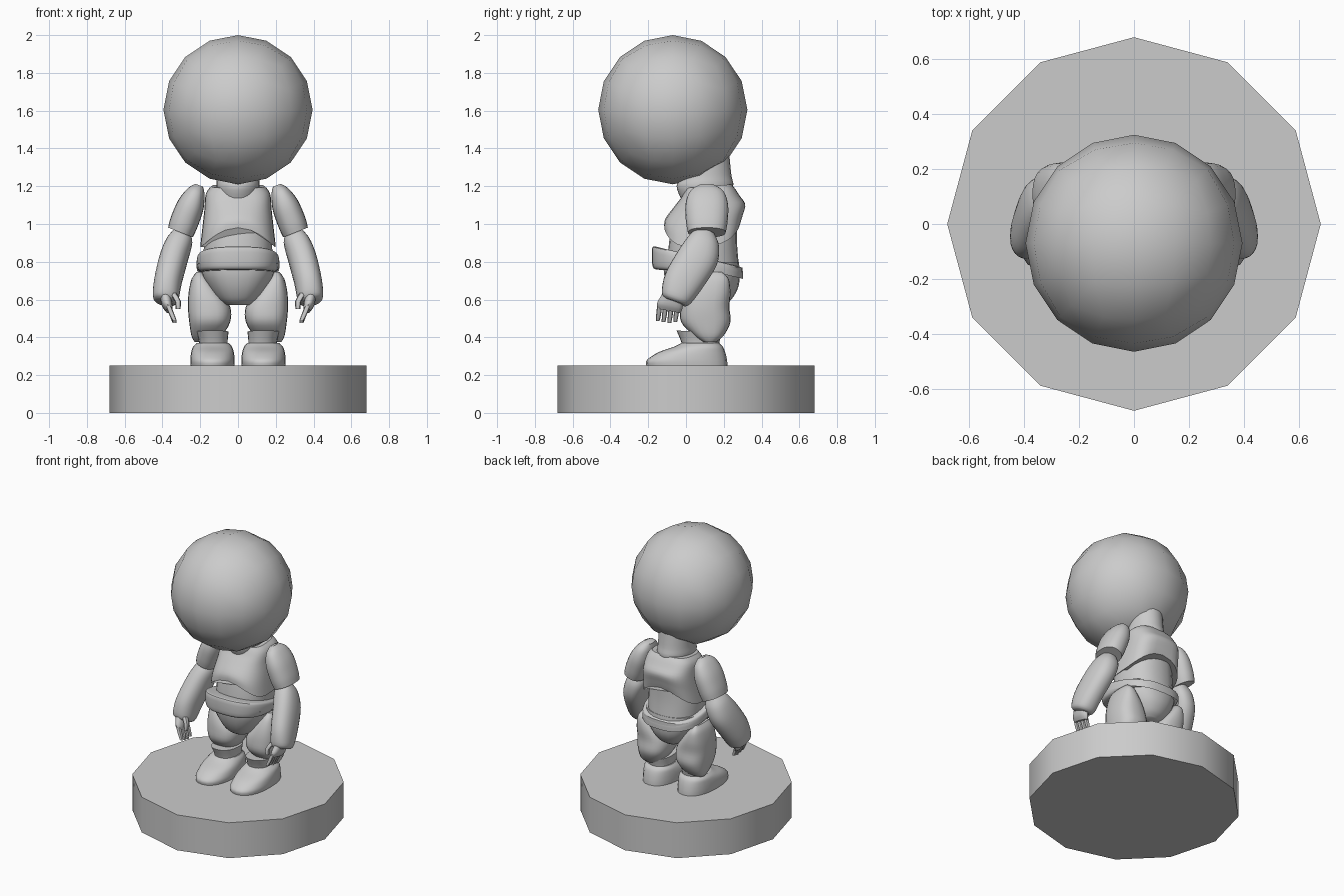
import bpy, bmesh, math
from mathutils import Vector

old = bpy.data.objects.get("Cube")
if old:
    bpy.data.objects.remove(old)

grey = bpy.data.materials.new("plain grey")
grey.use_nodes = True
colour = (0.6, 0.6, 0.6, 1)
grey.diffuse_color = colour
grey.node_tree.nodes["Principled BSDF"].inputs["Base Color"].default_value = colour


def finish(name, bm, mirrored=False, angle=40):
    """Turn a bmesh into a smooth grey object, mirrored across x if paired."""
    bmesh.ops.recalc_face_normals(bm, faces=bm.faces)
    mesh = bpy.data.meshes.new(name)
    bm.to_mesh(mesh)
    bm.free()
    mesh.materials.append(grey)
    obj = bpy.data.objects.new(name, mesh)
    bpy.context.collection.objects.link(obj)
    if mirrored:
        mod = obj.modifiers.new("mirror", 'MIRROR')
        mod.use_mirror_merge = False
    bpy.ops.object.select_all(action='DESELECT')
    obj.select_set(True)
    bpy.context.view_layer.objects.active = obj
    bpy.ops.object.shade_smooth_by_angle(angle=math.radians(angle))
    return obj


def blend(rings, steps):
    """Pass a smooth curve through the ring values."""
    result = []
    for i in range(len(rings) - 1):
        a, b = rings[max(i - 1, 0)], rings[i]
        c, d = rings[i + 1], rings[min(i + 2, len(rings) - 1)]
        for s in range(steps):
            t = s / steps
            result.append([q + t * (r - p) / 2
                           + t * t * (p - 2.5 * q + 2 * r - s_ / 2)
                           + t ** 3 * (1.5 * (q - r) + (s_ - p) / 2)
                           for p, q, r, s_ in zip(a, b, c, d)])
    return result + [list(rings[-1])]


def loft(name, rings, n=24, power=2.3, slope=(0, 0), warp=None, mirrored=False, steps=4):
    """Skin rings given as (x, y, z, half width, half depth)."""
    bm = bmesh.new()
    loops = []
    for x, y, z, rx, ry in blend(rings, steps):
        loop = []
        for k in range(n):
            a = math.tau * k / n
            c, s = math.cos(a), math.sin(a)
            dx = rx * math.copysign(abs(c) ** (2 / power), c)
            dy = ry * math.copysign(abs(s) ** (2 / power), s)
            p = Vector((x + dx, y + dy, z + slope[0] * dx + slope[1] * dy))
            if warp:
                p.z += warp(p)
            loop.append(bm.verts.new(p))
        loops.append(loop)
    for lo, hi in zip(loops, loops[1:]):
        for k in range(n):
            j = (k + 1) % n
            bm.faces.new((lo[k], lo[j], hi[j], hi[k]))
    bm.faces.new(loops[0])
    bm.faces.new(loops[-1])
    return finish(name, bm, mirrored)


# Twelve-sided stand
bm = bmesh.new()
bmesh.ops.create_cone(bm, cap_ends=True, segments=12, radius1=0.68, radius2=0.68, depth=0.25)
bmesh.ops.translate(bm, verts=bm.verts, vec=(0, 0, 0.125))
finish("stand", bm)

# Head: a cube cut four ways per side and rounded into a ball
bm = bmesh.new()
bmesh.ops.create_cube(bm, size=2)
bmesh.ops.subdivide_edges(bm, edges=bm.edges, cuts=3, use_grid_fill=True)
for v in bm.verts:
    ball = Vector([math.tan(c * math.pi / 4) for c in v.co]).normalized()
    v.co = ball * 0.395 + Vector((0, -0.07, 1.605))
finish("head", bm)

# Neck
loft("neck", [(0, .1, 1.12, .1, .12), (0, .1, 1.2, .115, .15),
              (0, .11, 1.26, .11, .13), (0, .1, 1.36, .11, .13)], power=2)


# Chest shell with an arched lower rim
def arch(p):
    fade = max(0, 1 - (p.z - .88) / .26)
    return .11 * fade * max(0, 1 - (p.x / .2) ** 2)


loft("chest", [(0, .085, .88, .2, .2), (0, .095, .96, .19, .205), (0, .125, 1.07, .178, .188),
               (0, .125, 1.16, .17, .145), (0, .12, 1.2, .14, .12)],
     n=32, power=3, slope=(0, .08), warp=arch)
loft("abdomen", [(0, .09, .78, .18, .19), (0, .09, .9, .18, .18), (0, .1, 1.04, .16, .17)])

# Belt, thinner and lower behind
loft("belt", [(0, .06, .76, .195, .22), (0, .06, .78, .215, .238), (0, .06, .87, .218, .24),
              (0, .06, .885, .2, .222)], n=32, power=2.6,
     warp=lambda p: -.06 * (p.y + .18) * (1 + 3 * (p.z > .82)))

# Pelvis
loft("pelvis", [(0, .09, .57, .07, .11), (0, .09, .6, .11, .15), (0, .09, .66, .155, .185),
                (0, .085, .73, .19, .2), (0, .08, .8, .2, .2)])

# Legs: padded thighs, ankle cuffs and rounded shoes
loft("thigh", [(.17, .125, .375, .06, .035), (.165, .12, .41, .082, .08),
               (.15, .105, .48, .108, .13), (.153, .1, .56, .112, .13),
               (.178, .11, .64, .083, .125), (.2, .12, .71, .045, .105),
               (.205, .12, .745, .015, .07)], power=2.6, mirrored=True)
loft("ankle", [(.13, .08, .31, .08, .09), (.13, .075, .37, .075, .1), (.135, .07, .43, .085, .12)],
     slope=(0, -.05), mirrored=True)
loft("shoe", [(.135, .005, .25, .115, .215), (.135, .005, .28, .117, .212),
              (.135, .03, .32, .113, .178), (.135, .065, .35, .103, .13),
              (.133, .075, .37, .085, .1)], mirrored=True)

# Arms: shoulder sleeve and forearm
loft("upper_arm", [(.305, .11, .955, .065, .1), (.285, .11, 1.01, .07, .11),
                   (.25, .11, 1.1, .066, .113), (.222, .11, 1.17, .045, .09),
                   (.205, .11, 1.205, .02, .04)], slope=(.4, 0), mirrored=True)
loft("forearm", [(.385, -.055, .585, .05, .055), (.383, -.05, .61, .068, .078),
                 (.37, -.01, .7, .073, .1), (.34, .06, .82, .075, .103),
                 (.31, .095, .91, .068, .08), (.295, .105, .965, .04, .045)],
     slope=(.15, -.35), mirrored=True)

# Hands: palm, four fingers and a thumb
loft("palm", [(.365, -.09, .54, .018, .06), (.375, -.085, .57, .028, .067),
              (.385, -.07, .62, .03, .055)], n=16, slope=(0, -.2), mirrored=True)
for i in range(4):
    y = -.145 + .031 * i
    tip = .475 + .006 * abs(i - 2)
    loft("finger_%d" % (i + 1), [(.335, y - .005, tip, .011, .01), (.35, y, .52, .014, .013),
                                 (.368, y + .005, .565, .014, .013)],
         n=8, steps=2, mirrored=True)
loft("thumb", [(.318, -.125, .55, .012, .012), (.318, -.12, .59, .016, .015),
               (.345, -.1, .635, .018, .018)], n=8, steps=2, mirrored=True)
